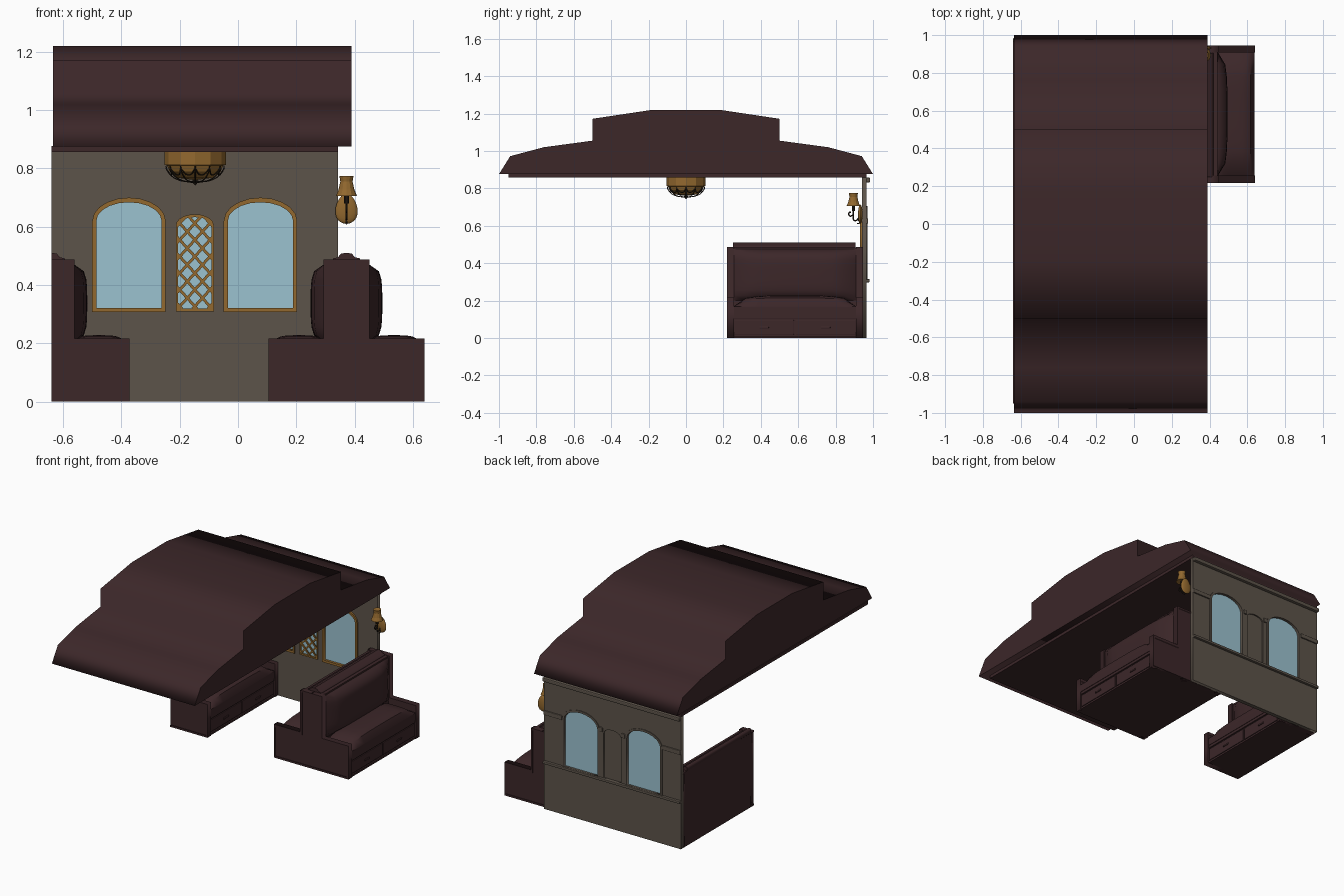
import bpy, bmesh, math
from mathutils import Vector, Matrix

if "Cube" in bpy.data.objects:
    bpy.data.objects.remove(bpy.data.objects["Cube"])


def material(name, rgb):
    m = bpy.data.materials.new(name)
    m.diffuse_color = (*rgb, 1)
    m.use_nodes = True
    m.node_tree.nodes["Principled BSDF"].inputs["Base Color"].default_value = m.diffuse_color
    return m


WOOD = material("dark mahogany", (0.045, 0.020, 0.022))
WALL = material("grey brown panelling", (0.108, 0.087, 0.068))
GLASS = material("pale blue glass", (0.33, 0.54, 0.63))
GOLD = material("aged brass", (0.29, 0.14, 0.028))
IRON = material("dark iron", (0.02, 0.013, 0.008))


def add(name, mesh, mat, smooth=False):
    ob = bpy.data.objects.new(name, mesh)
    bpy.context.collection.objects.link(ob)
    mesh.materials.clear()
    mesh.materials.append(mat)
    if smooth:
        bpy.ops.object.select_all(action='DESELECT')
        ob.select_set(True)
        bpy.context.view_layer.objects.active = ob
        bpy.ops.object.shade_smooth_by_angle(angle=math.radians(40))
    return ob


def from_bm(name, bm, mat, smooth=False):
    bmesh.ops.recalc_face_normals(bm, faces=bm.faces)
    me = bpy.data.meshes.new(name)
    bm.to_mesh(me)
    bm.free()
    return add(name, me, mat, smooth)


def box(name, x, y, z, mat, bevel=0):
    bm = bmesh.new()
    bmesh.ops.create_cube(bm, size=1)
    for v in bm.verts:
        v.co = [(a + b) / 2 + c * abs(b - a) for (a, b), c in zip((x, y, z), v.co)]
    if bevel:
        bmesh.ops.bevel(bm, geom=bm.edges[:], offset=bevel, segments=2, profile=0.5, affect='EDGES')
    return from_bm(name, bm, mat)


def curve_mesh(name, cu):
    ob = bpy.data.objects.new(name, cu)
    bpy.context.collection.objects.link(ob)
    me = bpy.data.meshes.new_from_object(ob.evaluated_get(bpy.context.evaluated_depsgraph_get()))
    bpy.data.objects.remove(ob)
    return me


def plate(name, loops, lo, hi, mat, axis='Y'):
    """Filled outline (later loops are holes) extruded along an axis from lo to hi."""
    cu = bpy.data.curves.new(name, 'CURVE')
    cu.dimensions, cu.fill_mode, cu.extrude = '2D', 'BOTH', (hi - lo) / 2
    for pts in loops:
        sp = cu.splines.new('POLY')
        sp.points.add(len(pts) - 1)
        for p, (a, b) in zip(sp.points, pts):
            p.co = (a, b, 0, 1)
        sp.use_cyclic_u = True
    me = curve_mesh(name, cu)
    mid = (lo + hi) / 2
    if axis == 'Y':
        me.transform(Matrix(((1, 0, 0, 0), (0, 0, -1, mid), (0, 1, 0, 0), (0, 0, 0, 1))))
    else:
        me.transform(Matrix(((0, 0, 1, mid), (1, 0, 0, 0), (0, 1, 0, 0), (0, 0, 0, 1))))
    return add(name, me, mat)


def wire(name, paths, r, mat):
    cu = bpy.data.curves.new(name, 'CURVE')
    cu.dimensions, cu.bevel_depth, cu.bevel_resolution, cu.resolution_u = '3D', r, 1, 4
    cu.use_fill_caps = True
    for pts in paths:
        sp = cu.splines.new('BEZIER')
        sp.bezier_points.add(len(pts) - 1)
        for p, co in zip(sp.bezier_points, pts):
            p.co = co
            p.handle_left_type = p.handle_right_type = 'AUTO'
    return add(name, curve_mesh(name, cu), mat, True)


def lathe(name, profile, cx, cy, n, mat, smooth=False):
    bm = bmesh.new()
    vs = [bm.verts.new((cx + r, cy, z)) for r, z in profile]
    es = [bm.edges.new(p) for p in zip(vs, vs[1:])]
    bmesh.ops.spin(bm, geom=vs + es, cent=(cx, cy, 0), axis=(0, 0, 1), angle=2 * math.pi, steps=n)
    bmesh.ops.remove_doubles(bm, verts=bm.verts[:], dist=1e-4)
    return from_bm(name, bm, mat, smooth)


def arch(cx, hw, z0, spring, rise, n=10):
    top = [(cx + hw * math.cos(math.pi * i / n), spring + rise * math.sin(math.pi * i / n))
           for i in range(n + 1)]
    return [(cx - hw, z0), (cx + hw, z0)] + top


# Roof with stepped profile, and ceiling board
half = [(1.0, 0.876), (0.94, 0.972), (0.76, 1.02), (0.5, 1.055), (0.5, 1.172), (0.18, 1.22)]
plate("roof", [half + [(-y, z) for y, z in reversed(half)]], -0.635, 0.39, WOOD, 'X')
box("ceiling_board", (-0.64, 0.343), (-0.95, 0.965), (0.857, 0.877), WOOD)

# Wall with two arched windows and a blind latticed niche between them
BIG = [(-0.374, 0.12), (0.077, 0.12)]
MX, MW = -0.148, 0.062
big = [arch(c, w, 0.315, 0.62, 0.072) for c, w in BIG]
mid = arch(MX, MW, 0.315, 0.605, 0.033)
rect = [(-0.64, 0), (0.343, 0), (0.343, 0.858), (-0.64, 0.858)]
plate("wall", [rect] + big + [mid], 0.94, 0.966, WALL)
plate("niche_back", [mid], 0.951, 0.958, WALL)
for i, (c, w) in enumerate(BIG):
    plate(f"window_glass_{i}", [big[i]], 0.946, 0.953, GLASS)
    plate(f"window_frame_{i}", [arch(c, w + 0.006, 0.307, 0.62, 0.08),
                                arch(c, w - 0.008, 0.322, 0.62, 0.064)], 0.93, 0.946, GOLD)
    plate(f"outer_arch_trim_{i}", [arch(c, w + 0.014, 0.315, 0.62, 0.086),
                                   arch(c, w, 0.316, 0.62, 0.072)], 0.964, 0.97, WALL)
plate("niche_glass", [mid], 0.945, 0.95, GLASS)
plate("niche_frame", [arch(MX, MW + 0.003, 0.31, 0.605, 0.038),
                      arch(MX, MW - 0.005, 0.319, 0.605, 0.028)], 0.933, 0.946, GOLD)

# Diagonal lattice, each bar clipped to the niche
def in_niche(x, z):
    d = abs(x - MX) / MW
    return d < 1 and 0.317 < z < 0.605 + 0.033 * math.sqrt(1 - d * d)


for s in (-1, 1):
    for k in range(9):
        zc = 0.27 + 0.057 * k
        ts = [t / 500 - 0.1 for t in range(101)]
        ts = [t for t in ts if in_niche(MX + s * t, zc + 1.1 * t)]
        if len(ts) > 6:
            ends = [(MX + s * t, zc + 1.1 * t) for t in (ts[0], ts[-1])]
            n = Vector((-1.1 * s, 1)).normalized() * 0.0048
            (a, b), (c, d) = ends
            plate(f"lattice_bar_{s}_{k}", [[(a - n.x, b - n.y), (c - n.x, d - n.y),
                                            (c + n.x, d + n.y), (a + n.x, b + n.y)]],
                  0.936 + 0.002 * s, 0.943 + 0.002 * s, GOLD)

# Outer mouldings: sill, cornice and short bands at the arch springing
box("sill_moulding", (-0.64, 0.343), (0.96, 0.982), (0.298, 0.315), WALL, 0.004)
box("cornice", (-0.64, 0.343), (0.96, 0.985), (0.832, 0.858), WALL, 0.006)
for i, (a, b) in enumerate([(-0.64, -0.508), (-0.24, -0.215), (-0.08, -0.057), (0.211, 0.343)]):
    box(f"spring_band_{i}", (a, b), (0.96, 0.974), (0.612, 0.64), WALL, 0.004)


def cushion(name, x, y, z, axis, sign, mat):
    """Padded block that swells on one side along the given axis."""
    bm = bmesh.new()
    bmesh.ops.create_cube(bm, size=2)
    bmesh.ops.subdivide_edges(bm, edges=bm.edges[:], cuts=9, use_grid_fill=True)
    lim = (sorted(x), y, z)
    others = [i for i in range(3) if i != axis]
    for v in bm.verts:
        u, w = (v.co[i] for i in others)
        f = 0.45 + 0.55 * math.sqrt(max(0, (1 - u ** 4) * (1 - w ** 4)))
        p = v.co.copy()
        p[axis] = sign * ((p[axis] * sign + 1) * f - 1)
        v.co = [(lo + hi) / 2 + c * (hi - lo) / 2 for (lo, hi), c in zip(lim, p)]
    return from_bm(name, bm, mat, True)


def bench(tag, x0, s):
    def X(a, b):
        return tuple(sorted((x0 + s * a, x0 + s * b)))

    def P(pts):
        return [[(x0 + s * a, b) for a, b in pts]]
    # Carcass
    box(f"{tag}_base", X(0, 0.255), (0.24, 0.93), (0.0, 0.13), WOOD)
    box(f"{tag}_back", X(0, 0.07), (0.24, 0.93), (0.12, 0.485), WOOD)
    box(f"{tag}_seat_rail", X(0.24, 0.263), (0.245, 0.925), (0.103, 0.125), WOOD, 0.004)
    box(f"{tag}_plinth", X(0, 0.264), (0.22, 0.945), (0.0, 0.012), WOOD)
    # Rounded rail along the top of the back
    plate(f"{tag}_top_rail", P([(0, 0.48), (0.05, 0.48), (0.045, 0.492), (0.03, 0.495),
                                (0.018, 0.508), (0, 0.511)]), 0.25, 0.905, WOOD)
    # Stepped end panels with raised edging
    shape = [(0, 0), (0.266, 0), (0.266, 0.213), (0.076, 0.213), (0.076, 0.485), (0, 0.485)]
    trim = [(0, 0.487), (0.079, 0.487), (0.079, 0.216), (0.268, 0.216), (0.268, 0), (0, 0),
            (0, 0.012), (0.258, 0.012), (0.258, 0.197), (0.066, 0.197), (0.066, 0.475), (0, 0.475)]
    for e, lo, hi in (("front", 0.222, 0.252), ("rear", 0.912, 0.942)):
        plate(f"{tag}_{e}_end_panel", P(shape), lo, hi, WOOD)
        plate(f"{tag}_{e}_end_trim", P(trim), lo - 0.004, hi + 0.004, WOOD)
    # Upholstery
    cushion(f"{tag}_seat_cushion", X(0.06, 0.266), (0.254, 0.91), (0.12, 0.228), 2, 1, WOOD)
    cushion(f"{tag}_back_cushion", X(0.03, 0.123), (0.254, 0.91), (0.2, 0.475), 0, s, WOOD)
    # Drawers with handles
    for i, (a, b) in enumerate(((0.258, 0.577), (0.587, 0.906))):
        box(f"{tag}_drawer_{i}", X(0.25, 0.261), (a, b), (0.018, 0.097), WOOD, 0.003)
        m = (a + b) / 2
        box(f"{tag}_drawer_handle_{i}", X(0.26, 0.267), (m - 0.025, m + 0.025), (0.05, 0.062), WOOD, 0.003)


bench("left_bench", -0.64, 1)
bench("right_bench", 0.372, 1)
bench("right_bench_reverse", 0.372, -1)

# Ceiling lamp: faceted brass drum and bowl with iron scrollwork
LX = -0.147
lathe("ceiling_lamp", [(0, 0.858), (0.105, 0.858), (0.105, 0.812), (0.096, 0.81), (0.088, 0.79),
                       (0.06, 0.768), (0, 0.76)], LX, 0, 12, GOLD)
ribs, swags = [], []
for k in range(12):
    a, b, c = (math.pi * (k + j) / 6 for j in (0, 0.5, 1))

    def at(ang, r, z):
        return (LX + r * math.cos(ang), r * math.sin(ang), z)
    ribs.append([at(a, 0.1, 0.808), at(a, 0.093, 0.788), at(a, 0.063, 0.763), at(a, 0.01, 0.752)])
    swags.append([at(a, 0.1, 0.8), at(b, 0.084, 0.777), at(c, 0.1, 0.8)])
wire("lamp_ribs", ribs, 0.0022, IRON)
wire("lamp_swags", swags, 0.0022, IRON)
lathe("lamp_finial", [(0, 0.765), (0.012, 0.757), (0.006, 0.748), (0, 0.742)], LX, 0, 8, IRON)

# Wall lamp: oval plate, iron scroll arm and flared shade
SX, SY = 0.372, 0.895
bm = bmesh.new()
bmesh.ops.create_uvsphere(bm, u_segments=16, v_segments=10, radius=1)
for v in bm.verts:
    t = v.co.z
    v.co = (SX + v.co.x * 0.038 * (1 - 0.2 * t), 0.932 + v.co.y * 0.012, 0.662 + t * 0.052)
from_bm("wall_lamp_plate", bm, GOLD, True)
wire("wall_lamp_arm", [[(SX, 0.925, 0.67), (SX, 0.918, 0.635), (SX, 0.9, 0.628), (SX, SY, 0.66), (SX, SY, 0.71)],
                       [(SX, SY, 0.66), (SX, 0.875, 0.652), (SX, 0.873, 0.672), (SX, 0.883, 0.672)],
                       [(SX, 0.918, 0.635), (SX, 0.928, 0.615), (SX, 0.914, 0.612)]], 0.004, IRON)
lathe("wall_lamp_candle", [(0, 0.68), (0.008, 0.68), (0.008, 0.715), (0, 0.715)], SX, SY, 10, IRON)
lathe("wall_lamp_shade", [(0, 0.712), (0.036, 0.706), (0.027, 0.728), (0.021, 0.755), (0.024, 0.774),
                          (0, 0.77)], SX, SY, 12, GOLD)
